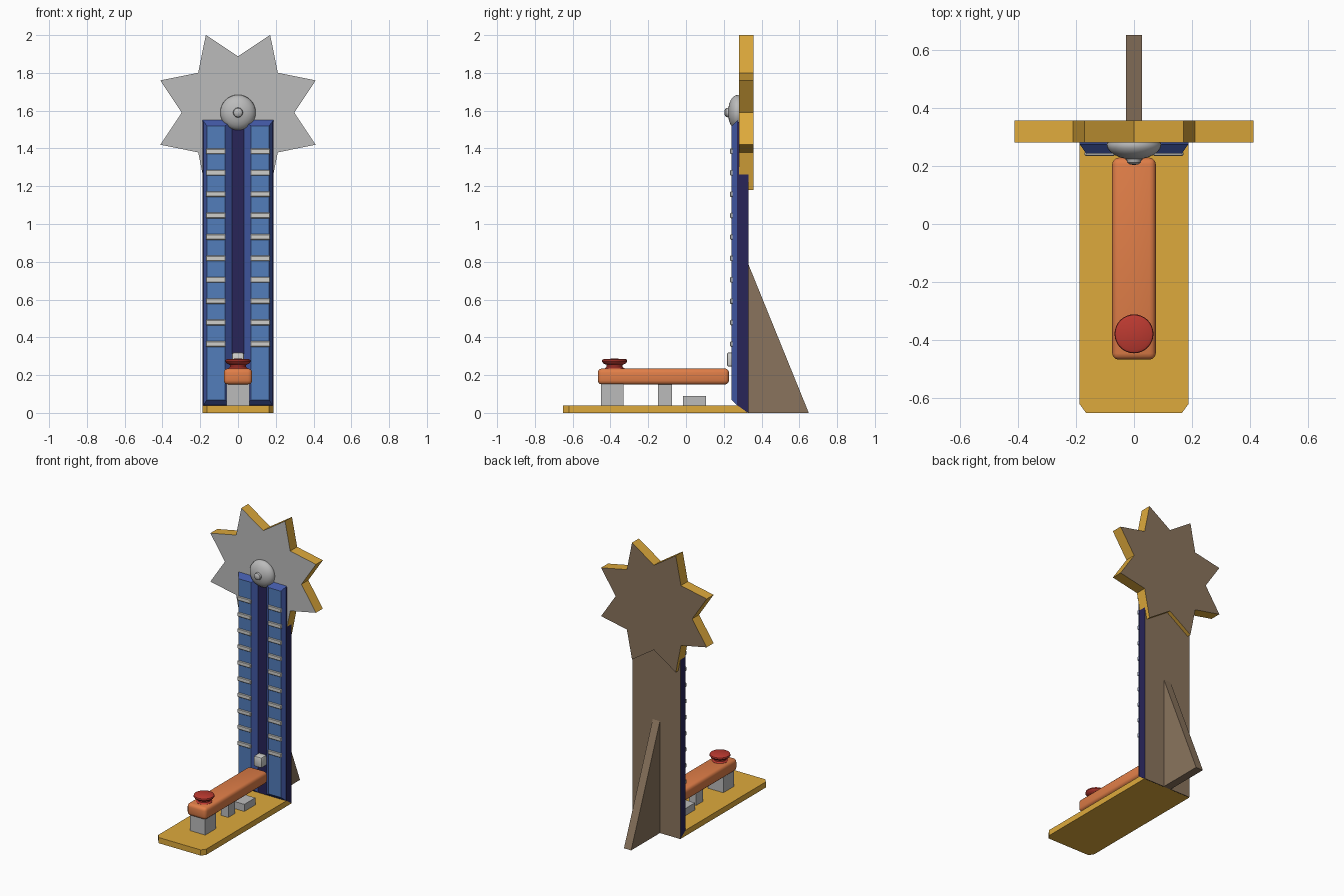
import bpy, bmesh, math

if "Cube" in bpy.data.objects:
    bpy.data.objects.remove(bpy.data.objects["Cube"])


def mat(name, rgb):
    m = bpy.data.materials.new(name)
    m.diffuse_color = (*rgb, 1)
    m.use_nodes = True
    m.node_tree.nodes["Principled BSDF"].inputs["Base Color"].default_value = m.diffuse_color
    return m


GOLD = mat("gold", (0.73, 0.40, 0.045))
GREY = mat("metal_grey", (0.50, 0.50, 0.50))
PALE = mat("pale_grey", (0.62, 0.62, 0.60))
BROWN = mat("brown", (0.255, 0.175, 0.11))
LIGHT = mat("light_blue", (0.085, 0.205, 0.50))
BLUE = mat("blue", (0.055, 0.10, 0.38))
NAVY = mat("navy", (0.021, 0.018, 0.098))
ORANGE = mat("orange", (0.75, 0.21, 0.065))
RED = mat("red", (0.50, 0.042, 0.03))


def finish(name, bm, mats, rule=None, smooth=False):
    """Turn a bmesh into an object; rule(normal) picks the material index."""
    bmesh.ops.recalc_face_normals(bm, faces=bm.faces[:])
    bm.normal_update()
    if rule:
        for f in bm.faces:
            f.material_index = rule(f.normal)
    me = bpy.data.meshes.new(name)
    bm.to_mesh(me)
    bm.free()
    for m in mats:
        me.materials.append(m)
    ob = bpy.data.objects.new(name, me)
    bpy.context.collection.objects.link(ob)
    if smooth:
        bpy.ops.object.select_all(action='DESELECT')
        ob.select_set(True)
        bpy.context.view_layer.objects.active = ob
        bpy.ops.object.shade_smooth_by_angle(angle=math.radians(40))
    return ob


def loft(name, ring_a, ring_b, mats, rule=None):
    """Solid between two matching rings of points."""
    bm = bmesh.new()
    a = [bm.verts.new(p) for p in ring_a]
    b = [bm.verts.new(p) for p in ring_b]
    bm.faces.new(a)
    bm.faces.new(b)
    for i in range(len(a)):
        j = (i + 1) % len(a)
        bm.faces.new((a[i], a[j], b[j], b[i]))
    return finish(name, bm, mats, rule)


def side_prism(name, profile, half, mats, rule=None):
    """Extrude a (y, z) profile across x."""
    return loft(name, [(-half, y, z) for y, z in profile],
                [(half, y, z) for y, z in profile], mats, rule)


def box(name, x, y, z, m, bevel=0, segments=1):
    bm = bmesh.new()
    bmesh.ops.create_cube(bm, size=1)
    for v in bm.verts:
        for i, (lo, hi) in enumerate((x, y, z)):
            v.co[i] = lo if v.co[i] < 0 else hi
    if bevel:
        bmesh.ops.bevel(bm, geom=bm.edges[:], offset=bevel, segments=segments,
                        profile=0.5, affect='EDGES')
    return finish(name, bm, [m], smooth=segments > 1)


def lathe(name, profile, m, steps=32):
    """Spin a (radius, height) profile about z; both ends lie on the axis."""
    bm = bmesh.new()
    vs = [bm.verts.new((r, 0, h)) for r, h in profile]
    es = [bm.edges.new(p) for p in zip(vs, vs[1:])]
    bmesh.ops.spin(bm, geom=vs + es, cent=(0, 0, 0), axis=(0, 0, 1),
                   angle=2 * math.pi, steps=steps)
    bmesh.ops.remove_doubles(bm, verts=bm.verts[:], dist=1e-4)
    return finish(name, bm, [m], smooth=True)


# Base plate with clipped front corners and a slanted rear edge
def base_ring(z, rear):
    return [(-0.187, rear, z), (-0.187, -0.62, z), (-0.165, -0.65, z),
            (0.165, -0.65, z), (0.187, -0.62, z), (0.187, rear, z)]


loft("base", base_ring(0, 0.328), base_ring(0.04, 0.272), [GOLD])

# Tower board: navy sides and groove, blue top, brown back
side_prism("tower_board", [(0.27, 0.04), (0.33, 0), (0.33, 1.54), (0.27, 1.54)],
           0.187, [NAVY, BLUE, BROWN],
           lambda n: 2 if n.y > 0.9 else 1 if n.z > 0.9 else 0)

# Rear support fin
side_prism("rear_fin", [(0.325, 0), (0.65, 0), (0.325, 0.80)], 0.028, [BROWN])


# Raised front panels with sloped borders, and their scale marks
def panel_ring(s, x0, x1, y, z0, z1):
    return [(s * x0, y, z0), (s * x1, y, z0), (s * x1, y, z1), (s * x0, y, z1)]


for side, s in (("left", -1), ("right", 1)):
    loft(side + "_panel",
         panel_ring(s, 0.025, 0.187, 0.275, 0.037, 1.55),
         panel_ring(s, 0.068, 0.165, 0.242, 0.068, 1.52),
         [BLUE, LIGHT], lambda n: 1 if n.y < -0.95 else 0)
    for i in range(10):
        z = 0.365 + i * 0.1133
        xs = sorted((s * 0.066, s * 0.17))
        box(f"{side}_mark_{i + 1}", xs, (0.234, 0.25), (z - 0.015, z + 0.015),
            PALE, 0.004)

# Star behind the bell: grey face, gold rim, brown back
star = []
for k in range(16):
    r = 0.445 if k % 2 else 0.298
    a = math.radians(22.5 * k)
    star.append((r * math.cos(a), 1.59 + r * math.sin(a)))
loft("star", [(x, 0.28, z) for x, z in star], [(x, 0.357, z) for x, z in star],
     [GOLD, GREY, BROWN],
     lambda n: 1 if n.y < -0.9 else 2 if n.y > 0.9 else 0)

# Bell dome with a small centre nub
dome = [(0, 0), (0.088, 0), (0.094, 0.012)]
dome += [(0.094 * math.cos(t), 0.012 + 0.052 * math.sin(t))
         for t in (math.radians(d) for d in (15, 30, 45, 60, 74))]
dome += [(0.025, 0.066), (0.023, 0.075), (0.014, 0.081), (0, 0.083)]
bell = lathe("bell", dome, GREY)
bell.rotation_euler.x = math.pi / 2
bell.location = (0, 0.286, 1.59)

# Sliding puck in the groove
box("puck", (-0.031, 0.031), (0.217, 0.28), (0.245, 0.32), PALE, 0.01, 2)

# Lever and its supports
box("lever", (-0.075, 0.075), (-0.467, 0.228), (0.15, 0.235), ORANGE, 0.022, 3)
box("front_post", (-0.06, 0.06), (-0.45, -0.33), (0.01, 0.165), GREY)
box("pivot_post", (-0.028, 0.028), (-0.148, -0.073), (0.01, 0.165), GREY)
box("rear_stop", (-0.06, 0.06), (-0.015, 0.107), (0.01, 0.09), GREY)

# Strike button
button = lathe("button", [(0, 0), (0.054, 0), (0.052, 0.014), (0.042, 0.022),
                          (0.042, 0.032), (0.060, 0.040), (0.067, 0.050),
                          (0.065, 0.059), (0.055, 0.064), (0, 0.065)], RED)
button.location = (0, -0.378, 0.222)
